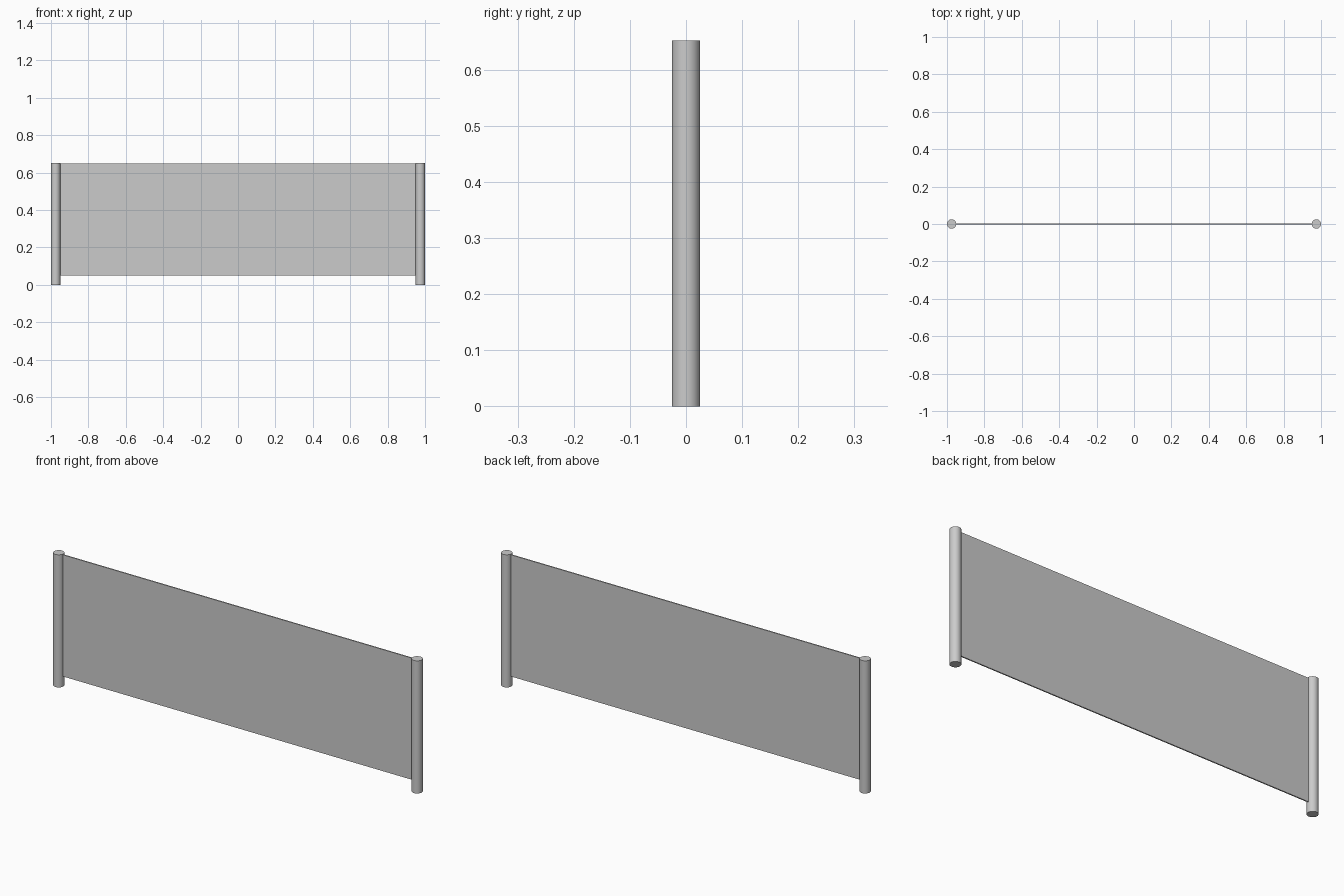
import bpy
import math

if "Cube" in bpy.data.objects:
    bpy.data.objects.remove(bpy.data.objects["Cube"])

POST_X, POST_R, POST_H = 0.975, 0.025, 0.652
PANEL_BOTTOM, PANEL_TOP, PANEL_T = 0.05, 0.648, 0.006


def add_post(name, x):
    bpy.ops.mesh.primitive_cylinder_add(
        vertices=48, radius=POST_R, depth=POST_H, location=(x, 0, POST_H / 2))
    bpy.context.object.name = name
    bpy.ops.object.shade_smooth_by_angle(angle=math.radians(30))


# Round end posts
add_post("left_post", -POST_X)
add_post("right_post", POST_X)

# Thin panel stretched between the posts, raised off the ground
bpy.ops.mesh.primitive_cube_add(
    size=1, location=(0, 0, (PANEL_BOTTOM + PANEL_TOP) / 2))
panel = bpy.context.object
panel.name = "panel"
panel.scale = (2 * (POST_X - POST_R * 0.8), PANEL_T, PANEL_TOP - PANEL_BOTTOM)
bpy.ops.object.transform_apply(location=False, rotation=False, scale=True)
